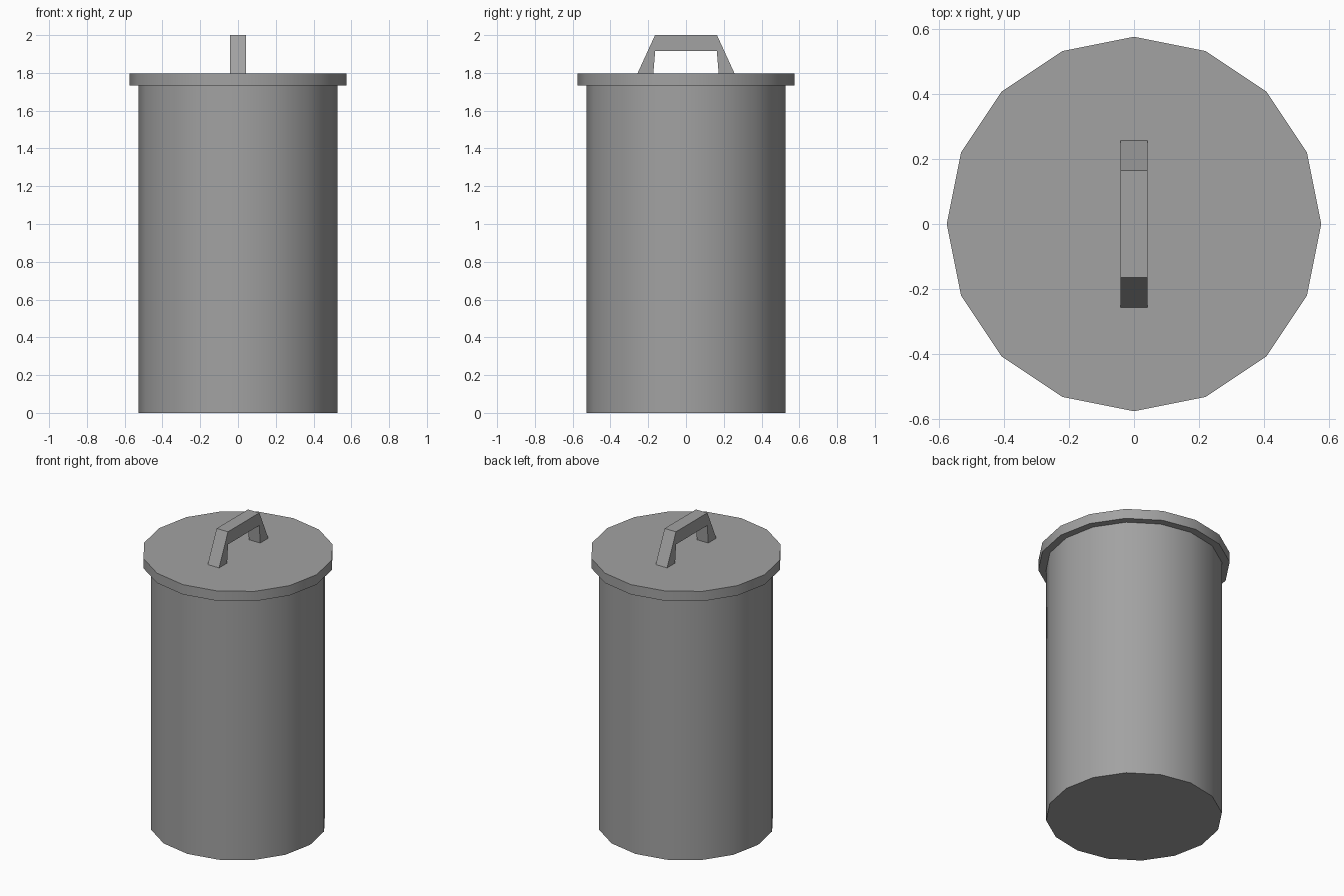
import bpy
import bmesh

cube = bpy.data.objects.get("Cube")
if cube:
    bpy.data.objects.remove(cube, do_unlink=True)

# Single grey metal colour
grey = bpy.data.materials.new("grey_metal")
grey.use_nodes = True
colour = (0.36, 0.36, 0.36, 1)
grey.diffuse_color = colour
grey.node_tree.nodes["Principled BSDF"].inputs["Base Color"].default_value = colour


def prism(name, ring, offset):
    """Extrude a closed outline along an offset into a capped solid."""
    bm = bmesh.new()
    face = bm.faces.new([bm.verts.new(p) for p in ring])
    ext = bmesh.ops.extrude_face_region(bm, geom=[face], use_keep_orig=True)
    moved = [v for v in ext["geom"] if isinstance(v, bmesh.types.BMVert)]
    bmesh.ops.translate(bm, verts=moved, vec=offset)
    bmesh.ops.recalc_face_normals(bm, faces=bm.faces)
    mesh = bpy.data.meshes.new(name)
    bm.to_mesh(mesh)
    bm.free()
    mesh.materials.append(grey)
    obj = bpy.data.objects.new(name, mesh)
    bpy.context.collection.objects.link(obj)
    return obj


def drum(name, radius, bottom, top):
    """Sixteen-sided cylinder with smooth walls and sharp rims."""
    bpy.ops.mesh.primitive_cylinder_add(
        vertices=16, radius=radius, depth=top - bottom,
        location=(0, 0, (bottom + top) / 2))
    obj = bpy.context.object
    obj.name = name
    obj.data.materials.append(grey)
    bpy.ops.object.shade_smooth_by_angle()
    return obj


LID_BOTTOM, LID_TOP = 1.732, 1.797

# Bin body and overhanging lid
drum("bin_body", 0.528, 0, LID_BOTTOM)
drum("lid", 0.575, LID_BOTTOM, LID_TOP)

# Arched lid handle: half profile mirrored front to back
half = [(0.173, LID_TOP), (0.257, LID_TOP), (0.164, 2.0)]
inner = (0.163, 1.917)
right = [inner] + half
left = [(-y, z) for y, z in reversed(right)]
width = 0.083
prism("lid_handle", [(-width / 2, y, z) for y, z in right + left], (width, 0, 0))
